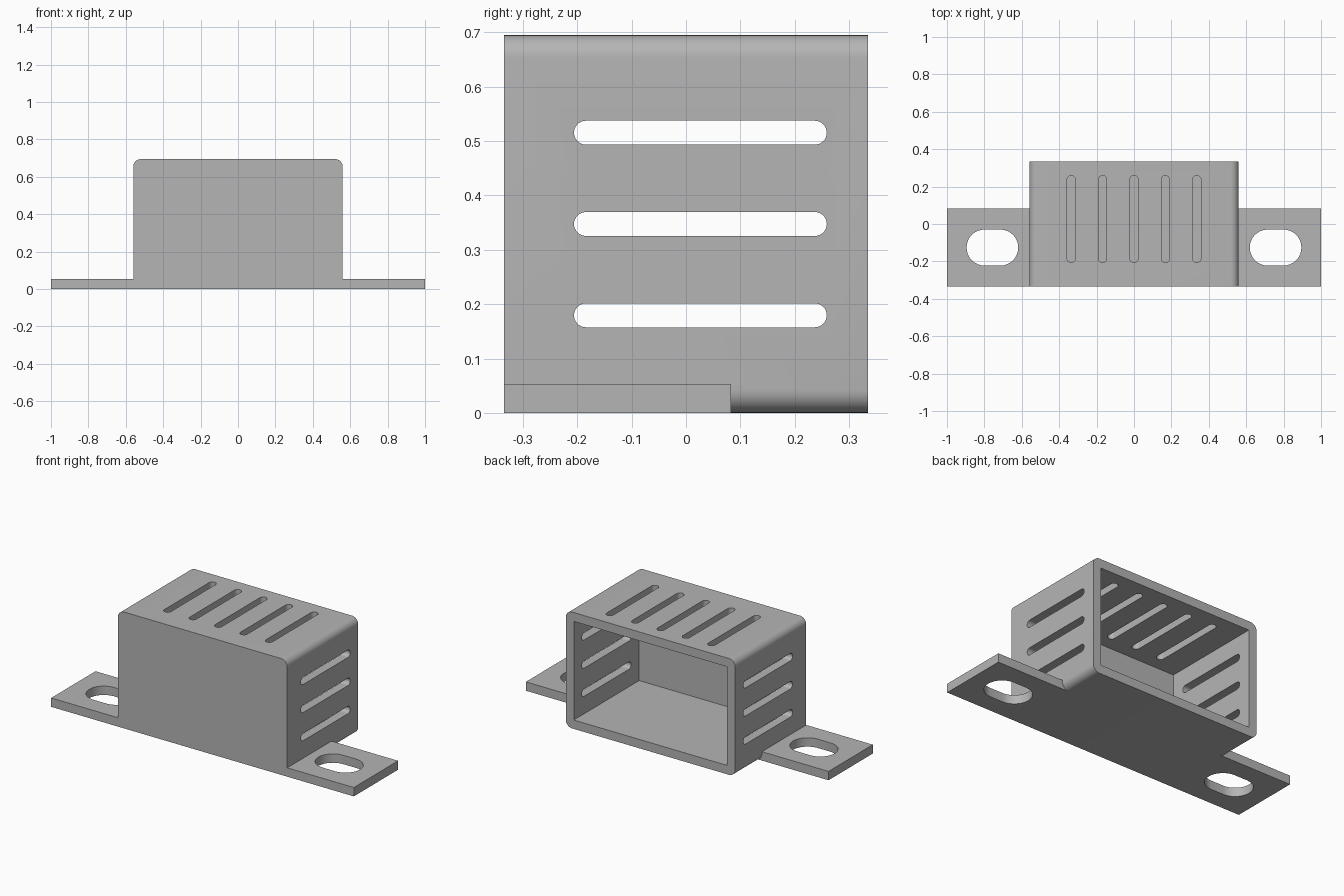
import bpy, bmesh, math
from mathutils import Vector

if "Cube" in bpy.data.objects:
    bpy.data.objects.remove(bpy.data.objects["Cube"])

WIDTH, DEPTH, HEIGHT = 1.12, 0.67, 0.695
WALL = 0.053
CORNER = 0.042
FRONT = -DEPTH / 2
EAR_DEPTH = 0.418
PITCH = 0.168
SLOT_LEN, SLOT_W = 0.465, 0.044
SLOT_Y = WALL / 2

grey = bpy.data.materials.new("grey_plastic")
grey.use_nodes = True
colour = (0.46, 0.46, 0.46, 1)
grey.diffuse_color = colour
grey.node_tree.nodes["Principled BSDF"].inputs["Base Color"].default_value = colour


def add_prism(bm, centre, size, axis, radius=0.0, steps=8):
    """Rounded rectangle extruded along one axis (0=x, 1=y, 2=z)."""
    u, v = [i for i in range(3) if i != axis]
    hu, hv = size[u] / 2 - radius, size[v] / 2 - radius
    verts = []
    for quarter, (su, sv) in enumerate(((1, 1), (-1, 1), (-1, -1), (1, -1))):
        for k in range(steps + 1 if radius else 1):
            a = math.pi / 2 * (quarter + k / steps)
            p = Vector(centre)
            p[u] += su * hu + radius * math.cos(a)
            p[v] += sv * hv + radius * math.sin(a)
            p[axis] -= size[axis] / 2
            verts.append(bm.verts.new(p))
    face = bm.faces.new(verts)
    ext = bmesh.ops.extrude_face_region(bm, geom=[face])
    move = Vector((0, 0, 0))
    move[axis] = size[axis]
    bmesh.ops.translate(bm, vec=move,
                        verts=[e for e in ext["geom"] if isinstance(e, bmesh.types.BMVert)])


def make_object(name, prisms):
    bm = bmesh.new()
    for prism in prisms:
        add_prism(bm, *prism)
    bmesh.ops.remove_doubles(bm, verts=bm.verts, dist=1e-5)
    bmesh.ops.recalc_face_normals(bm, faces=bm.faces)
    mesh = bpy.data.meshes.new(name)
    bm.to_mesh(mesh)
    bm.free()
    mesh.materials.append(grey)
    obj = bpy.data.objects.new(name, mesh)
    bpy.context.collection.objects.link(obj)
    return obj


# Outer shell with rounded long edges
housing = make_object("vented_housing", [
    ((0, 0, HEIGHT / 2), (WIDTH, DEPTH, HEIGHT), 1, CORNER)])

# Mounting ears, flush with the front and the base
ear_inner = WIDTH / 2 - CORNER - 0.01
ear_y = FRONT + EAR_DEPTH / 2
ears = make_object("mounting_ears", [
    ((s * (1 + ear_inner) / 2, ear_y, WALL / 2), (1 - ear_inner, EAR_DEPTH, WALL), 2)
    for s in (-1, 1)])

# Cavity, open at the back
cavity = make_object("cavity_cutter", [
    ((0, WALL, HEIGHT / 2), (WIDTH - 2 * WALL, DEPTH, HEIGHT - 2 * WALL), 1)])

# Vent slots in both sides and the top, and screw holes in the ears
side_slots = make_object("side_slot_cutter", [
    ((s * WIDTH / 2, SLOT_Y, HEIGHT / 2 + i * PITCH), (0.2, SLOT_LEN, SLOT_W), 0, SLOT_W / 2)
    for s in (-1, 1) for i in (-1, 0, 1)])
top_slots = make_object("top_slot_cutter", [
    ((i * PITCH, SLOT_Y, HEIGHT), (SLOT_W, SLOT_LEN, 0.2), 2, SLOT_W / 2)
    for i in range(-2, 3)])
holes = make_object("screw_hole_cutter", [
    ((s * 0.757, ear_y, WALL / 2), (0.276, 0.193, 0.2), 2, 0.096)
    for s in (-1, 1)])

tools = [(ears, "UNION")] + [(t, "DIFFERENCE") for t in (cavity, side_slots, top_slots, holes)]
for tool, operation in tools:
    mod = housing.modifiers.new(tool.name, "BOOLEAN")
    mod.object = tool
    mod.operation = operation
    mod.solver = "EXACT"

# Bake the booleans and drop the helpers
bpy.context.view_layer.update()
graph = bpy.context.evaluated_depsgraph_get()
final = bpy.data.meshes.new_from_object(housing.evaluated_get(graph))
housing.modifiers.clear()
housing.data = final
for tool, _ in tools:
    bpy.data.objects.remove(tool)
final.materials.clear()
final.materials.append(grey)
for poly in final.polygons:
    poly.material_index = 0

bpy.ops.object.select_all(action="DESELECT")
housing.select_set(True)
bpy.context.view_layer.objects.active = housing
bpy.ops.object.shade_smooth_by_angle(angle=math.radians(30))
